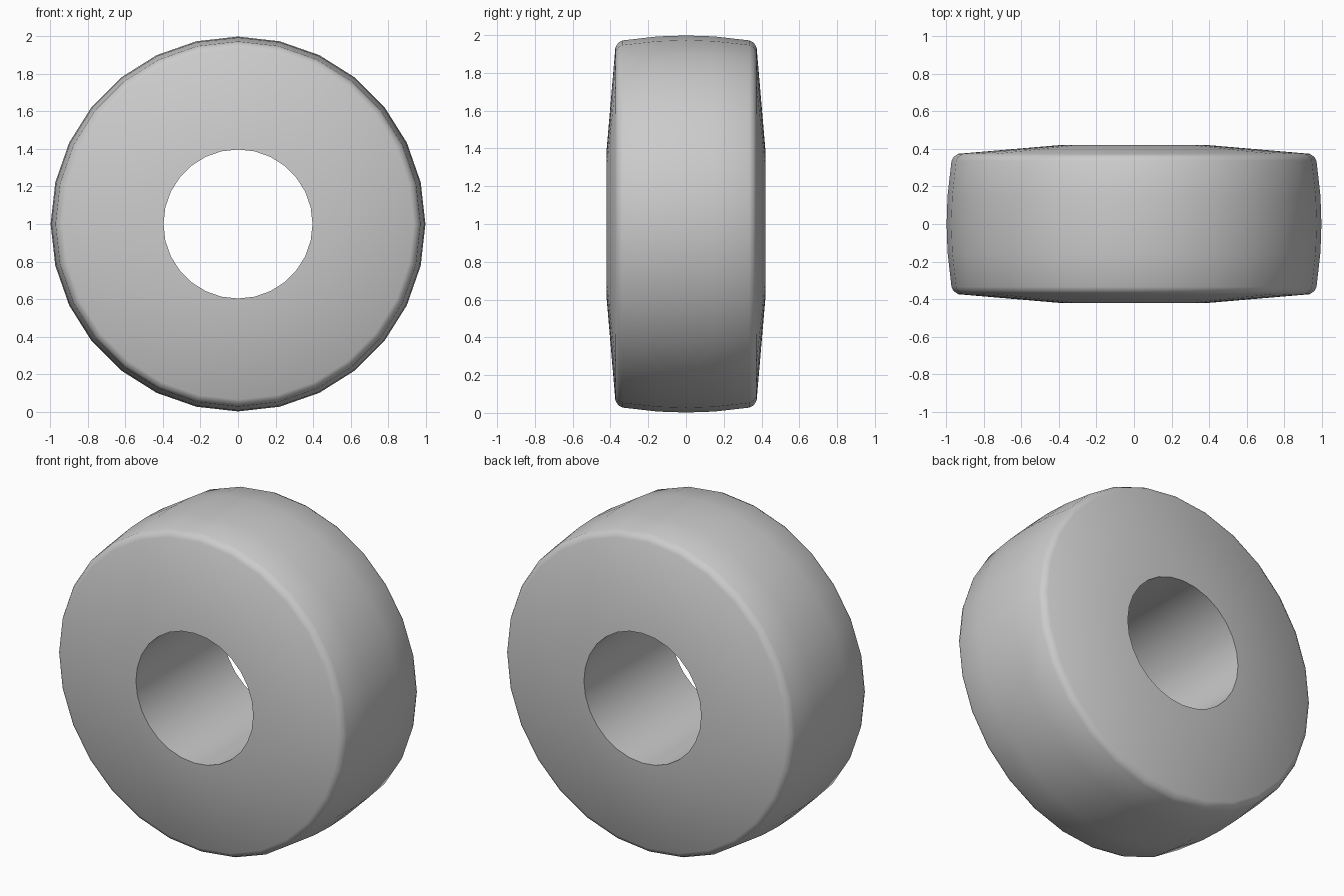
import bpy, bmesh
from math import radians, cos, sin, tau

if "Cube" in bpy.data.objects:
    bpy.data.objects.remove(bpy.data.objects["Cube"])

SEGMENTS = 28

# Half cross-section (radius, y) from the crown of the tread to the bore edge
half = [(0.998, 0.0), (0.993, 0.15), (0.972, 0.335), (0.96, 0.358),
        (0.935, 0.374), (0.397, 0.42)]
profile = half[::-1] + [(r, -y) for r, y in half[1:]]

# Revolve the closed cross-section around the y axis
bm = bmesh.new()
rings = []
for i in range(SEGMENTS):
    a = tau * i / SEGMENTS
    rings.append([bm.verts.new((r * sin(a), y, 1 + r * cos(a))) for r, y in profile])
n = len(profile)
for i in range(SEGMENTS):
    a, b = rings[i], rings[(i + 1) % SEGMENTS]
    for j in range(n):
        k = (j + 1) % n
        bm.faces.new((a[j], a[k], b[k], b[j]))
bmesh.ops.recalc_face_normals(bm, faces=bm.faces)

mesh = bpy.data.meshes.new("wheel_ring")
bm.to_mesh(mesh)
bm.free()
ring = bpy.data.objects.new("wheel_ring", mesh)
bpy.context.collection.objects.link(ring)

# Smooth tread and shoulders, sharp bore edges
bpy.context.view_layer.objects.active = ring
ring.select_set(True)
bpy.ops.object.shade_smooth_by_angle(angle=radians(50))
